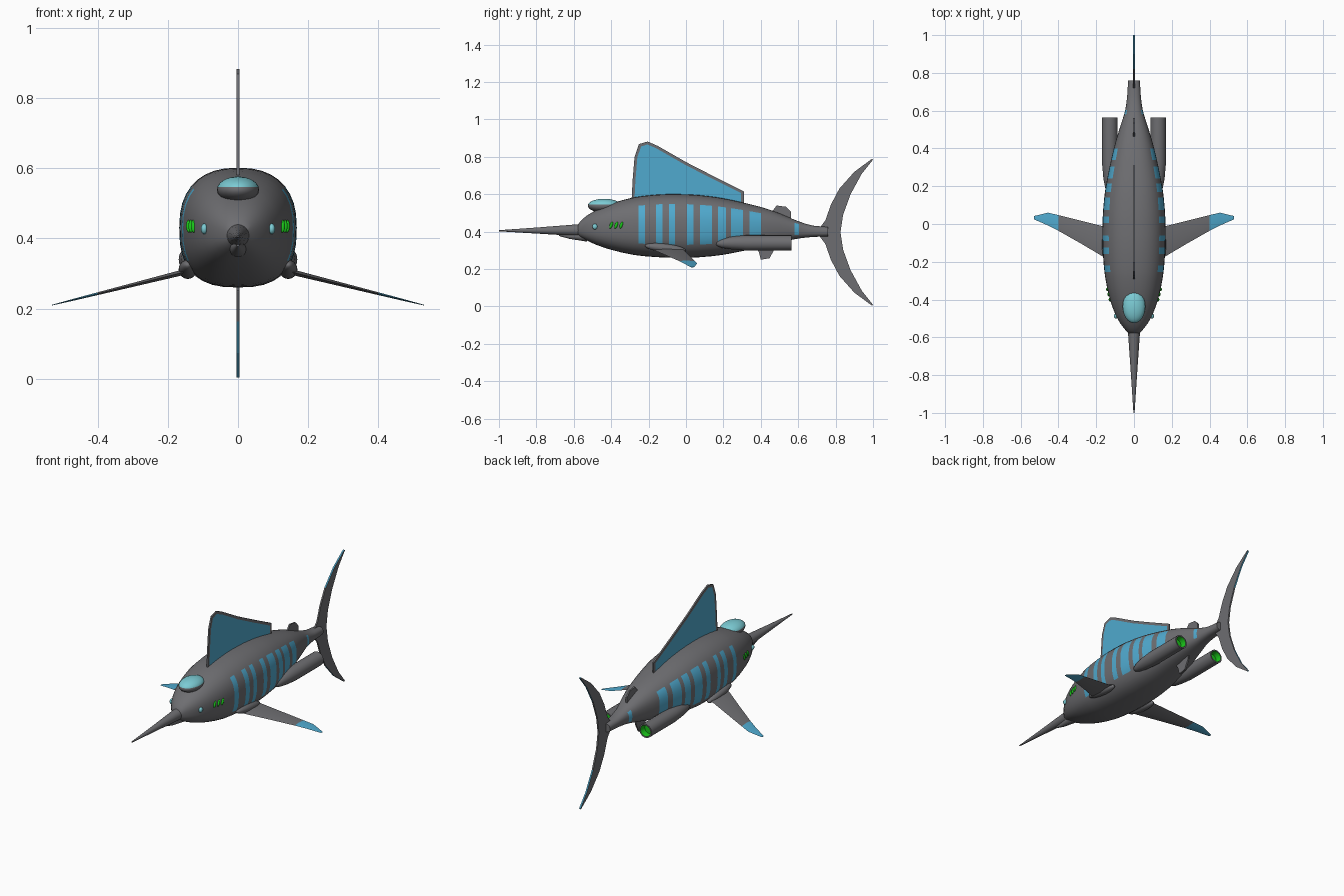
import bpy, bmesh, math
from mathutils import Vector

if "Cube" in bpy.data.objects:
    bpy.data.objects.remove(bpy.data.objects["Cube"])


def material(name, rgb):
    m = bpy.data.materials.new(name)
    m.diffuse_color = (*rgb, 1)
    m.use_nodes = True
    m.node_tree.nodes["Principled BSDF"].inputs["Base Color"].default_value = m.diffuse_color
    return m


GREY = material("hull grey", (0.155, 0.155, 0.165))
BLUE = material("stripe blue", (0.08, 0.40, 0.62))
CYAN = material("glass cyan", (0.20, 0.60, 0.66))
GREEN = material("glow green", (0.01, 0.55, 0.01))


def finish(bm, name, mats, smooth=True, angle=40):
    bmesh.ops.recalc_face_normals(bm, faces=bm.faces)
    me = bpy.data.meshes.new(name)
    bm.to_mesh(me)
    bm.free()
    for m in mats:
        me.materials.append(m)
    ob = bpy.data.objects.new(name, me)
    bpy.context.collection.objects.link(ob)
    if smooth:
        bpy.ops.object.select_all(action='DESELECT')
        ob.select_set(True)
        bpy.context.view_layer.objects.active = ob
        bpy.ops.object.shade_smooth_by_angle(angle=math.radians(angle))
    return ob


def loft(name, rings, mats, rule=None, angle=40):
    """Skin a list of point rings; rule(ring, segment) gives the material."""
    bm = bmesh.new()
    vs = [[bm.verts.new(p) for p in r] for r in rings]
    n = len(rings[0])
    for i in range(len(vs) - 1):
        for j in range(n):
            k = (j + 1) % n
            f = bm.faces.new((vs[i][j], vs[i][k], vs[i + 1][k], vs[i + 1][j]))
            f.material_index = rule(i, j) if rule else 0
    bm.faces.new(vs[0])
    f = bm.faces.new(vs[-1])
    f.material_index = rule(len(vs) - 1, 0) if rule else 0
    return finish(bm, name, mats, angle=angle)


def revolve(name, profile, cx, mats, rule=None, n=20):
    """Round part along y; profile rows are (y, z centre, radius)."""
    rings = [[(cx + r * math.cos(2 * math.pi * j / n), y, z + r * math.sin(2 * math.pi * j / n))
              for j in range(n)] for y, z, r in profile]
    return loft(name, rings, mats, rule)


def plate(name, outline, thick, mats, border=0, edge_rule=None):
    """Thin upright fin from a (y, z) outline, with optional inset panels."""
    bm = bmesh.new()
    a = [bm.verts.new((-thick / 2, y, z)) for y, z in outline]
    b = [bm.verts.new((thick / 2, y, z)) for y, z in outline]
    sides = [bm.faces.new(a), bm.faces.new(b[::-1])]
    for i in range(len(a)):
        j = (i + 1) % len(a)
        f = bm.faces.new((a[i], b[i], b[j], a[j]))
        if edge_rule and edge_rule(f.calc_center_median()):
            f.material_index = 1
    bmesh.ops.recalc_face_normals(bm, faces=bm.faces)
    if border:
        bmesh.ops.inset_individual(bm, faces=sides, thickness=border, use_even_offset=True)
        for f in sides:
            f.material_index = 1
    bmesh.ops.triangulate(bm, faces=[f for f in bm.faces if len(f.verts) > 4])
    return finish(bm, name, mats, smooth=False)


def ellipsoid(name, loc, radii, mats, tilt=0, rule=None):
    bm = bmesh.new()
    bmesh.ops.create_uvsphere(bm, u_segments=24, v_segments=16, radius=1)
    for f in bm.faces:
        if rule:
            f.material_index = rule(f.calc_center_median())
    for v in bm.verts:
        v.co = Vector([v.co[i] * radii[i] for i in range(3)])
    ob = finish(bm, name, mats, angle=60)
    ob.location = loc
    ob.rotation_euler.x = tilt
    return ob


# Body: stations (y, bottom, top, half width)
ST = [(-0.582, 0.385, 0.432, 0.026), (-0.565, 0.372, 0.455, 0.042), (-0.53, 0.353, 0.486, 0.070),
      (-0.48, 0.33, 0.515, 0.098), (-0.40, 0.303, 0.55, 0.127), (-0.28, 0.276, 0.583, 0.153),
      (-0.12, 0.262, 0.60, 0.166), (0.05, 0.262, 0.597, 0.165), (0.20, 0.277, 0.578, 0.149),
      (0.40, 0.318, 0.532, 0.107), (0.50, 0.342, 0.498, 0.078), (0.60, 0.363, 0.456, 0.047),
      (0.68, 0.372, 0.432, 0.036), (0.76, 0.375, 0.425, 0.031)]
STRIPES = [(-0.255, -0.22), (-0.16, -0.125), (-0.09, -0.06), (0.005, 0.04), (0.075, 0.14),
           (0.17, 0.215), (0.24, 0.305), (0.34, 0.40), (0.58, 0.603)]


def slope(i, c):
    a, b = ST[max(i - 1, 0)], ST[min(i + 1, len(ST) - 1)]
    return (b[c] - a[c]) / (b[0] - a[0])


def sample(y, c):
    i = max(k for k in range(len(ST) - 1) if ST[k][0] <= y)
    h = ST[i + 1][0] - ST[i][0]
    t = (y - ST[i][0]) / h
    return ((2*t**3 - 3*t*t + 1) * ST[i][c] + (t**3 - 2*t*t + t) * h * slope(i, c)
            + (3*t*t - 2*t**3) * ST[i + 1][c] + (t**3 - t*t) * h * slope(i + 1, c))


def body_ring(y, n=36):
    lo, hi, w = (sample(y, c) for c in (1, 2, 3))
    zc, b, pts = (lo + hi) / 2, (hi - lo) / 2, []
    for j in range(n):
        a = 2 * math.pi * j / n
        s, c = math.sin(a), math.cos(a)
        e = 0.84 if s > 0 else 0.76
        pts.append((math.copysign(w * abs(c) ** e, c), y, zc + math.copysign(b * abs(s) ** e, s)))
    return pts


edges = [e for s in STRIPES for e in s]
ys = sorted(edges + [y for y in [s[0] for s in ST] + [-0.55, -0.505, -0.44, -0.34, 0.45, 0.55, 0.64]
                     if all(abs(y - e) > 0.012 for e in edges)])


def body_rule(i, j):
    if i >= len(ys) - 1:
        return 0
    mid = (ys[i] + ys[i + 1]) / 2
    deg = j * 10 + 5
    flank = deg < 40 or 140 < deg < 210 or deg > 330
    return int(flank and any(a < mid < b for a, b in STRIPES))


loft("body", [body_ring(y) for y in ys], [GREY, BLUE], body_rule)

# Bill and lower jaw
revolve("bill", [(-1.0, 0.405, 0.003), (-0.80, 0.406, 0.016), (-0.57, 0.408, 0.032),
                 (-0.53, 0.408, 0.036)], 0, [GREY])
revolve("lower_jaw", [(-0.68, 0.381, 0.004), (-0.62, 0.375, 0.014), (-0.53, 0.374, 0.027)], 0, [GREY])

# Canopy: grey rim with glass above it
ellipsoid("canopy", (0, -0.437, 0.539), (0.06, 0.088, 0.037), [GREY, CYAN],
          rule=lambda c: int(c.z > 0.28))

# Sail fin with inset panels
plate("sail_fin", [(-0.293, 0.53), (-0.285, 0.68), (-0.275, 0.80), (-0.252, 0.868), (-0.205, 0.882),
                   (-0.15, 0.858), (0.0, 0.772), (0.15, 0.695), (0.31, 0.615), (0.31, 0.53)],
      0.009, [GREY, BLUE], border=0.015)

# Small rear fins
plate("upper_rear_fin", [(0.43, 0.49), (0.462, 0.51), (0.485, 0.54), (0.535, 0.533), (0.562, 0.505),
                         (0.56, 0.45), (0.45, 0.45)], 0.009, [GREY])
plate("lower_rear_fin", [(0.36, 0.34), (0.39, 0.29), (0.40, 0.25), (0.447, 0.258), (0.475, 0.31),
                         (0.48, 0.36)], 0.009, [GREY])

# Crescent tail with blue edges towards the tips
lead = [(0.715, 0.42), (0.745, 0.46), (0.775, 0.545), (0.82, 0.63), (0.90, 0.72), (0.995, 0.79)]
trail = [(1.0, 0.785), (0.94, 0.71), (0.88, 0.60), (0.84, 0.49)]
upper = lead + trail
tail = upper + [(0.826, 0.397)] + [(y, 0.794 - z) for y, z in reversed(upper)]
plate("tail_fin", [(y, max(z, 0)) for y, z in tail], 0.009, [GREY, BLUE],
      edge_rule=lambda c: abs(c.z - 0.397) > 0.25)

# Paired parts
FIN = [(0.11, -0.19, -0.02, 0.009), (0.165, -0.172, -0.012, 0.008), (0.28, -0.104, 0.017, 0.006),
       (0.40, -0.036, 0.047, 0.004), (0.455, -0.008, 0.06, 0.003), (0.53, 0.025, 0.042, 0.001)]
POD = [(0.155, 0.337, 0.003), (0.165, 0.338, 0.014), (0.19, 0.338, 0.024), (0.24, 0.34, 0.034),
       (0.32, 0.34, 0.041), (0.565, 0.34, 0.041), (0.565, 0.34, 0.033), (0.53, 0.34, 0.029)]
for side, s in (("right", 1), ("left", -1)):
    # Side fin with blue tip and root fairing
    rings = []
    for x, y0, y1, t in FIN:
        z, ym = 0.305 - 0.25 * (x - 0.15), y0 * 0.6 + y1 * 0.4
        rings.append([(s * x, y0, z), (s * x, ym, z + t), (s * x, y1, z), (s * x, ym, z - t)])
    loft(side + "_side_fin", rings, [GREY, BLUE], lambda i, j: int(i >= 3), angle=15)
    ellipsoid(side + "_fin_root", (s * 0.143, -0.11, 0.312), (0.026, 0.11, 0.024), [GREY], tilt=-0.12)
    # Engine pod with glowing nozzle
    revolve(side + "_engine_pod", POD, s * 0.128, [GREY, GREEN], lambda i, j: int(i >= 6))
    # Eye
    ellipsoid(side + "_eye", (s * 0.096, -0.487, 0.427), (0.010, 0.014, 0.015), [CYAN])
    # Gill slits
    for k in range(3):
        y = -0.40 + 0.027 * k
        ellipsoid(f"{side}_gill_{k + 1}", (s * (sample(y, 3) - 0.001), y, 0.435),
                  (0.008, 0.008, 0.019), [GREEN], tilt=-0.35)
